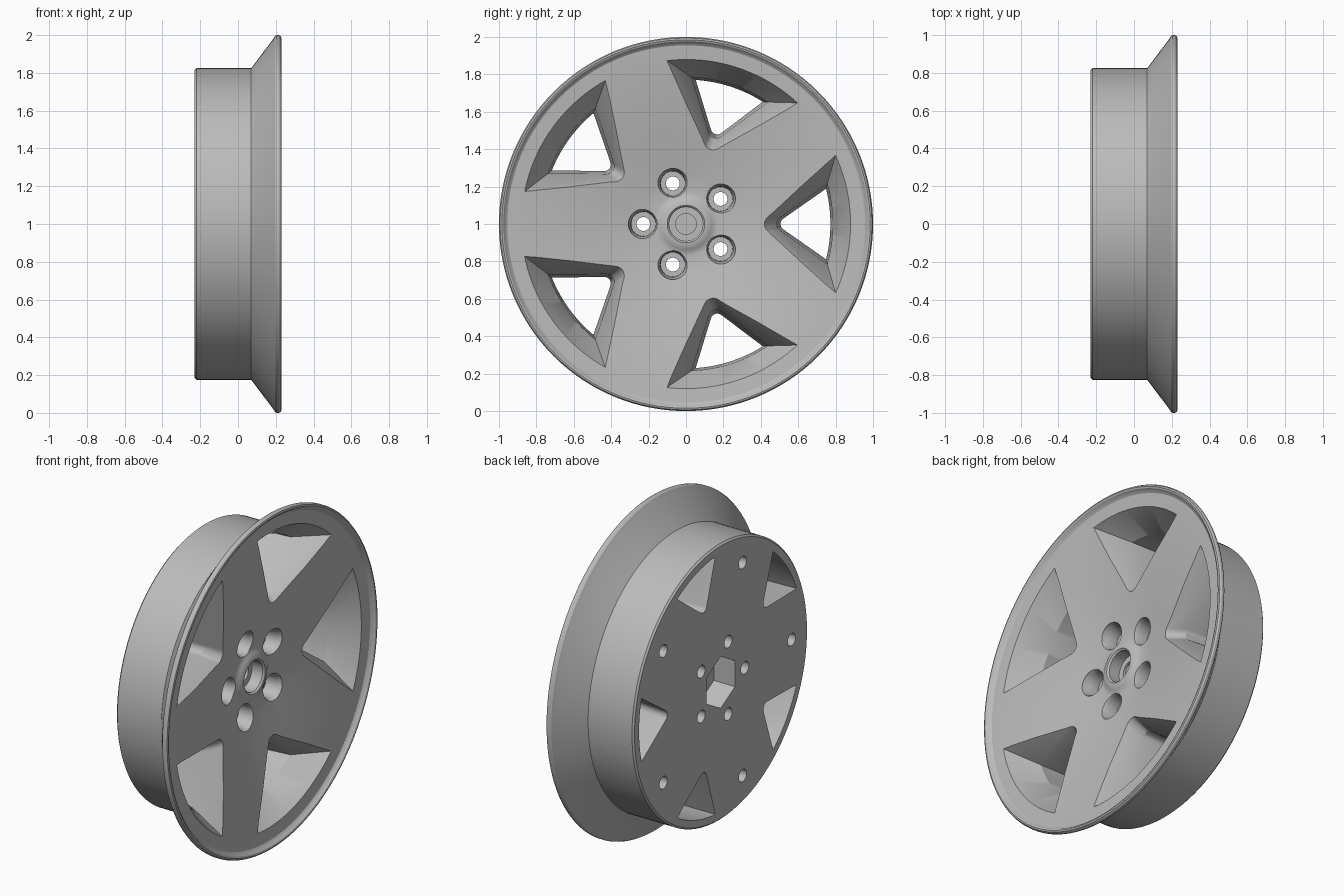
import bpy, bmesh, math
from math import cos, sin, pi

if "Cube" in bpy.data.objects:
    bpy.data.objects.remove(bpy.data.objects["Cube"], do_unlink=True)

STEP = 2 * pi / 5
BACK = -0.23

# Front dish as (radius, x), from hub to lip
DISH = [(0.17, 0.088), (0.25, 0.098), (0.42, 0.13), (0.65, 0.17), (0.88, 0.2), (0.955, 0.205)]


def dish_x(r):
    for (r0, x0), (r1, x1) in zip(DISH, DISH[1:]):
        if r <= r1:
            break
    return x0 + (x1 - x0) * (r - r0) / (r1 - r0)


def skin(bm, rings):
    """Join equal rings of points into a closed solid."""
    loops = [[bm.verts.new(p) for p in ring] for ring in rings]
    n = len(loops[0])
    for a, b in zip(loops, loops[1:]):
        for i in range(n):
            j = (i + 1) % n
            bm.faces.new((a[i], a[j], b[j], b[i]))
    bm.faces.new(loops[0][::-1])
    bm.faces.new(loops[-1])


def lathe(bm, profile, sides, cy=0, cz=0, turn=0):
    """Revolve (radius, x) points about an axis along x."""
    angles = [turn + 2 * pi * i / sides for i in range(sides)]
    skin(bm, [[(x, cy + r * cos(a), cz + r * sin(a)) for a in angles] for r, x in profile])


def window(apex, half_angle, tip_round, outer, reach):
    """Rounded-tip triangle with an arc outside, as (radial, tangential) points."""
    pts = [(outer * cos(t), outer * sin(t))
           for t in (reach * (1 - i / 10) for i in range(21))]
    centre = apex + tip_round / sin(half_angle)
    sweep = pi / 2 - half_angle
    for i in range(9):
        a = pi + sweep * (1 - i / 4)
        pts.append((centre + tip_round * cos(a), -abs(tip_round * sin(a)) if i < 4
                    else abs(tip_round * sin(a))))
    return pts


def blend(a, b, t):
    return [tuple(u + (v - u) * t for u, v in zip(p, q)) for p, q in zip(a, b)]


def finish(name, bm):
    bmesh.ops.recalc_face_normals(bm, faces=bm.faces)
    mesh = bpy.data.meshes.new(name)
    bm.to_mesh(mesh)
    bm.free()
    obj = bpy.data.objects.new(name, mesh)
    obj.location.z = 1
    bpy.context.collection.objects.link(obj)
    return obj


# Rim, dished face, hub boss and hub cup in one revolved solid
bm = bmesh.new()
barrel = [(0.815, BACK), (0.825, BACK + 0.01), (0.825, 0.07), (0.98, 0.187),
          (0.994, 0.195), (1.0, 0.205), (1.0, 0.217), (0.994, 0.227), (0.985, 0.23),
          (0.976, 0.226), (0.966, 0.212)]
hub = [(0.15, 0.091), (0.135, 0.1), (0.118, 0.108), (0.1, 0.11), (0.09, 0.1),
       (0.09, 0.03), (0.055, 0.03), (0.055, 0.015)]
lathe(bm, barrel + DISH[::-1] + hub, 128)
wheel = finish("wheel", bm)

# Cutters: tapered windows, lug holes, blind back holes, hex socket
bm = bmesh.new()
front = window(0.394, math.radians(41.6), 0.05, 0.88, 0.43)
middle = window(0.455, math.radians(35.5), 0.04, 0.785, 0.277)
rear = window(0.48, math.radians(35.5), 0.035, 0.772, 0.247)
front = [(dish_x(math.hypot(*p)), *p) for p in front]
middle = [(0.04, *p) for p in middle]
rear = [(BACK, *p) for p in rear]
sections = [blend(middle, front, 1.2), middle, blend(middle, rear, 1.1)]
for k in range(5):
    c, s = cos(k * STEP), sin(k * STEP)
    skin(bm, [[(x, r * c - t * s, r * s + t * c) for x, r, t in ring] for ring in sections])
    c, s = cos(pi + k * STEP), sin(pi + k * STEP)
    lathe(bm, [(0.037, -0.3), (0.037, 0.01), (0.065, 0.01), (0.067, 0.075), (0.08, 0.1), (0.08, 0.2)],
          32, 0.228 * c, 0.228 * s)
    lathe(bm, [(0.037, -0.3), (0.037, -0.08)], 24, 0.67 * c, 0.67 * s)
lathe(bm, [(0.155, -0.3), (0.155, -0.09)], 6, turn=pi / 2)
cutter = finish("cutter", bm)
cutter.hide_render = True

bpy.context.view_layer.objects.active = wheel
wheel.select_set(True)
cut = wheel.modifiers.new("openings", "BOOLEAN")
cut.operation = "DIFFERENCE"
cut.solver = "EXACT"
cut.object = cutter
bpy.ops.object.modifier_apply(modifier=cut.name)
bpy.data.objects.remove(cutter, do_unlink=True)

# Plain grey metal
grey = bpy.data.materials.new("light grey")
grey.use_nodes = True
colour = (0.5, 0.5, 0.5, 1)
grey.diffuse_color = colour
grey.node_tree.nodes["Principled BSDF"].inputs["Base Color"].default_value = colour
wheel.data.materials.clear()
wheel.data.materials.append(grey)
bpy.ops.object.shade_smooth_by_angle(angle=math.radians(28))
